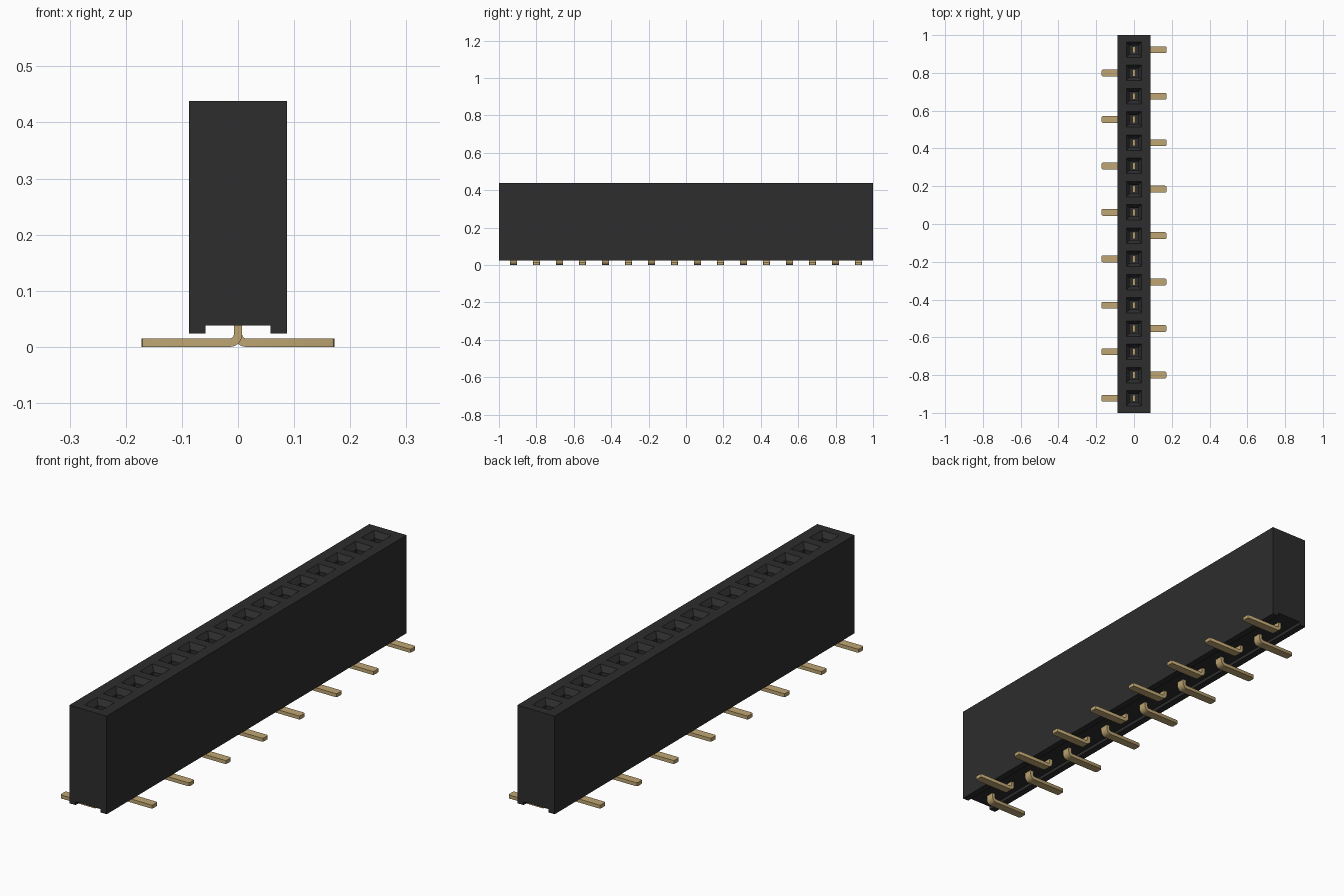
import bpy
import bmesh
from math import sin, cos, pi

cube = bpy.data.objects.get("Cube")
if cube:
    bpy.data.objects.remove(cube, do_unlink=True)

COUNT = 16
PITCH = 0.123
HALF_W, BOTTOM, TOP = 0.087, 0.024, 0.438
PIN_W, PIN_T = 0.036, 0.015


def material(name, rgb):
    mat = bpy.data.materials.new(name)
    mat.use_nodes = True
    color = (*rgb, 1)
    mat.diffuse_color = color
    mat.node_tree.nodes["Principled BSDF"].inputs["Base Color"].default_value = color
    return mat


def make_object(name, bm, mat):
    bmesh.ops.recalc_face_normals(bm, faces=bm.faces)
    mesh = bpy.data.meshes.new(name)
    bm.to_mesh(mesh)
    bm.free()
    mesh.materials.append(mat)
    obj = bpy.data.objects.new(name, mesh)
    bpy.context.collection.objects.link(obj)
    return obj


def extrude_profile(profile, width):
    """Extrude an x-z outline along y, centred on y = 0."""
    bm = bmesh.new()
    face = bm.faces.new([bm.verts.new((x, -width / 2, z)) for x, z in profile])
    moved = bmesh.ops.extrude_face_region(bm, geom=[face])["geom"]
    verts = [g for g in moved if isinstance(g, bmesh.types.BMVert)]
    bmesh.ops.translate(bm, verts=verts, vec=(0, width, 0))
    return bm


def add_loft(bm, y, sections):
    """Add a closed square tube through (z, half size) sections."""
    rings = [[bm.verts.new((sx * h, y + sy * h, z))
              for sx, sy in ((-1, -1), (1, -1), (1, 1), (-1, 1))]
             for z, h in sections]
    for low, high in zip(rings, rings[1:]):
        for k in range(4):
            n = (k + 1) % 4
            bm.faces.new((low[k], low[n], high[n], high[k]))
    bm.faces.new(rings[0][::-1])
    bm.faces.new(rings[-1])


black = material("black plastic", (0.026, 0.026, 0.026))
gold = material("gold contact", (0.52, 0.38, 0.17))
positions = [(i - (COUNT - 1) / 2) * PITCH for i in range(COUNT)]

# Housing with a channel along the underside
groove, roof = 0.058, 0.038
housing = make_object("housing", extrude_profile([
    (-HALF_W, BOTTOM), (-groove, BOTTOM), (-groove, roof), (groove, roof),
    (groove, BOTTOM), (HALF_W, BOTTOM), (HALF_W, TOP), (-HALF_W, TOP)], 2), black)

# Funnel-mouthed sockets cut into the top
bm = bmesh.new()
for y in positions:
    add_loft(bm, y, [(0.18, 0.023), (TOP - 0.022, 0.023),
                     (TOP, 0.041), (TOP + 0.02, 0.041)])
cutter = make_object("socket_cutter", bm, black)
cutter.hide_render = True
cut = housing.modifiers.new("sockets", "BOOLEAN")
cut.operation = "DIFFERENCE"
cut.solver = "EXACT"
cut.object = cutter
bpy.context.view_layer.objects.active = housing
bpy.ops.object.modifier_apply(modifier=cut.name)
bpy.data.objects.remove(cutter, do_unlink=True)

# Bent contacts: upright blade, curved heel and flat foot
half = PIN_T / 2
inner, outer = 0.007, 0.007 + PIN_T
bend_x = half + inner
tip, pin_top = 0.172, 0.3
angles = [pi + k * pi / 12 for k in range(7)]


def arc(radius):
    return [(bend_x + radius * cos(a), outer + radius * sin(a)) for a in angles]


profile = ([(half, pin_top), (-half, pin_top)] + arc(outer)
           + [(tip, 0), (tip, PIN_T)] + arc(inner)[::-1])
bm = extrude_profile(profile, PIN_W)
corners = [e for e in bm.edges
           if all(v.co.x > tip - 0.001 for v in e.verts)
           and abs(e.verts[0].co.z - e.verts[1].co.z) > 0.01]
bmesh.ops.bevel(bm, geom=corners, offset=0.007, segments=2,
                profile=0.5, affect="EDGES")
contact = make_object("contact_01", bm, gold)
bpy.ops.object.select_all(action="DESELECT")
contact.select_set(True)
bpy.context.view_layer.objects.active = contact
bpy.ops.object.shade_smooth_by_angle(angle=pi / 6)

# Feet alternate to the right and left along the row
for i, y in enumerate(positions):
    pin = contact
    if i:
        pin = contact.copy()
        pin.name = f"contact_{i + 1:02d}"
        bpy.context.collection.objects.link(pin)
    pin.location.y = y
    pin.rotation_euler.z = 0 if i % 2 else pi
